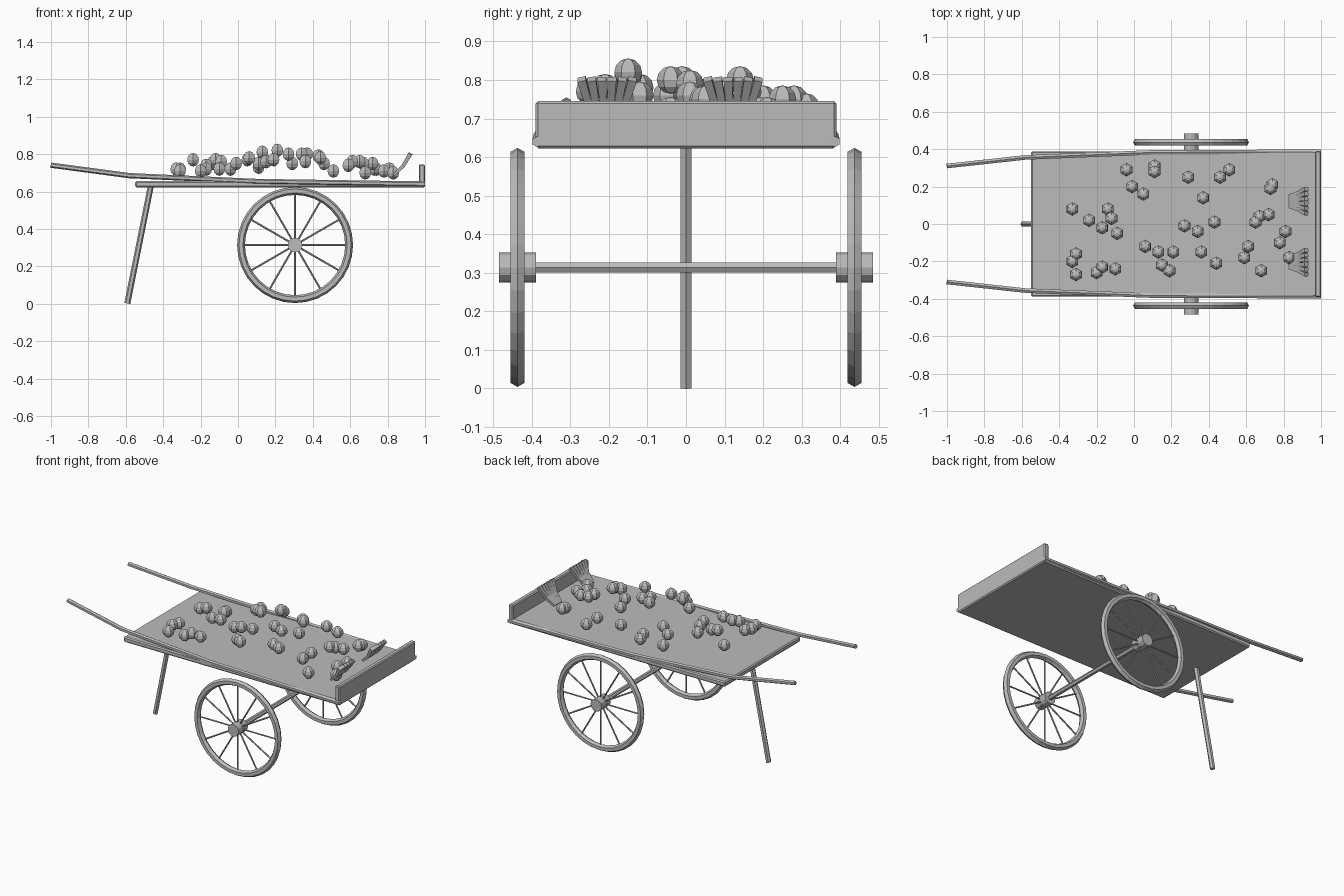
import bpy, bmesh, math
from mathutils import Vector, Matrix

cube = bpy.data.objects.get("Cube")
if cube:
    bpy.data.objects.remove(cube, do_unlink=True)

grey = bpy.data.materials.new("plain grey")
grey.use_nodes = True
grey.diffuse_color = (0.5, 0.5, 0.5, 1)
grey.node_tree.nodes["Principled BSDF"].inputs["Base Color"].default_value = (0.5, 0.5, 0.5, 1)


def finish(name, bm):
    """Turn a bmesh into a named, coloured object."""
    bmesh.ops.recalc_face_normals(bm, faces=bm.faces)
    mesh = bpy.data.meshes.new(name)
    bm.to_mesh(mesh)
    bm.free()
    mesh.materials.append(grey)
    obj = bpy.data.objects.new(name, mesh)
    bpy.context.collection.objects.link(obj)
    return obj


def tube(bm, path, radii, sides=6, turn=0.0):
    """Sweep a regular polygon along a path, with a radius at each point."""
    path = [Vector(p) for p in path]
    rings = []
    for i, point in enumerate(path):
        along = (path[min(i + 1, len(path) - 1)] - path[max(i - 1, 0)]).normalized()
        side = along.cross(Vector((0, 1, 0)))
        if side.length < 0.01:
            side = Vector((1, 0, 0))
        side.normalize()
        up = along.cross(side)
        ring = []
        for k in range(sides):
            a = turn + math.tau * k / sides
            ring.append(bm.verts.new(point + radii[i] * (side * math.cos(a) + up * math.sin(a))))
        rings.append(ring)
    for low, high in zip(rings, rings[1:]):
        for k in range(sides):
            n = (k + 1) % sides
            bm.faces.new((low[k], low[n], high[n], high[k]))
    bm.faces.new(rings[0])
    bm.faces.new(rings[-1])


def box(name, low, high, bevel):
    """Box between two corners with softened edges."""
    low, high = Vector(low), Vector(high)
    bm = bmesh.new()
    place = Matrix.Translation((low + high) / 2) @ Matrix.Diagonal((high - low).to_4d())
    bmesh.ops.create_cube(bm, size=1, matrix=place)
    bmesh.ops.bevel(bm, geom=bm.edges[:], offset=bevel, segments=1, affect='EDGES')
    return finish(name, bm)


# Flat bed and the upright board at its end
box("bed", (-0.55, -0.388, 0.622), (1, 0.388, 0.656), 0.007)
box("end_board", (0.967, -0.39, 0.64), (1, 0.39, 0.745), 0.006)

# Prop leg
bm = bmesh.new()
tube(bm, [(-0.592, 0, 0.002), (-0.465, 0, 0.635)], [0.016] * 2)
finish("prop_leg", bm)

# Axle
WHEEL_X, WHEEL_Y, WHEEL_Z = 0.305, 0.437, 0.314
bm = bmesh.new()
tube(bm, [(WHEEL_X, -0.4, WHEEL_Z), (WHEEL_X, 0.4, WHEEL_Z)], [0.015] * 2)
finish("axle", bm)


def wheel(name, y):
    """Six-sided rim, hub and thin spokes."""
    centre = Vector((WHEEL_X, y, WHEEL_Z))
    bm = bmesh.new()
    count, rings = 32, []
    for i in range(count):
        a = math.tau * i / count
        out = Vector((math.cos(a), 0, math.sin(a)))
        ring = []
        for k in range(6):
            b = math.tau * k / 6
            across = Vector((0, 0.021 * math.sin(b), 0))
            ring.append(bm.verts.new(centre + out * (0.289 + 0.021 * math.cos(b)) + across))
        rings.append(ring)
    for i in range(count):
        here, there = rings[i], rings[(i + 1) % count]
        for k in range(6):
            n = (k + 1) % 6
            bm.faces.new((here[k], here[n], there[n], there[k]))
    # Hub
    reach = Vector((0, 0.048, 0))
    tube(bm, [centre - reach, centre + reach], [0.039] * 2, 12)
    # Spokes
    for i in range(12):
        a = math.tau * i / 12
        out = Vector((math.cos(a), 0, math.sin(a)))
        tube(bm, [centre + out * 0.03, centre + out * 0.28], [0.005] * 2)
    finish(name, bm)


for label, sign in (("left", 1), ("right", -1)):
    wheel(label + "_wheel", sign * WHEEL_Y)
    # Long bent handle running along the side of the bed
    bm = bmesh.new()
    line = [(-1, 0.31, 0.741), (-0.58, 0.356, 0.685), (0.1, 0.383, 0.654), (1, 0.386, 0.64)]
    tube(bm, [(x, sign * y, z) for x, y, z in line], [0.014] * 4)
    finish(label + "_handle", bm)

# Round fruit: x, y, z in hundredths
FRUIT = [
    (-33, 8, 72), (-24, 2, 77), (-14, 8, 75), (-17, -2, 74), (-12, 3, 77), (-9, -5, 76),
    (-4, 29, 72), (-1, 20, 75), (5, 16, 77), (11, 31, 73), (11, 28, 75), (29, 25, 75),
    (46, 25, 75), (51, 29, 71), (37, 14, 80), (27, -1, 80), (34, -4, 80), (43, 1, 79),
    (6, -12, 78), (13, -15, 81), (21, -15, 82), (15, -22, 76), (19, -25, 77), (36, -15, 76),
    (44, -21, 78), (59, -18, 74), (61, -12, 76), (68, -25, 70), (65, 1, 76), (67, 4, 75),
    (72, 5, 75), (74, 21, 72), (73, 19, 72), (81, -4, 72), (78, -10, 71), (83, -18, 70),
    (-31, -16, 72), (-33, -20, 72), (-31, -27, 71), (-17, -23, 72), (-20, -26, 71), (-10, -24, 72),
]
bm = bmesh.new()
for spot in FRUIT:
    bmesh.ops.create_uvsphere(bm, u_segments=6, v_segments=6, radius=0.036,
                              matrix=Matrix.Translation(Vector(spot) / 100))
finish("fruit", bm)

# Fanned bunches of stalks leaning towards the end board
for label, y in (("left", 0.122), ("right", -0.205)):
    bm = bmesh.new()
    for i in range(6):
        f = (i - 2.5) / 2.5
        tube(bm, [(0.832, y + 0.03 * f, 0.69), (0.882, y + 0.045 * f, 0.735),
                  (0.922, y + 0.066 * f, 0.802)], [0.01, 0.013, 0.016], 4, math.pi / 4)
    finish(label + "_stalk_bunch", bm)
